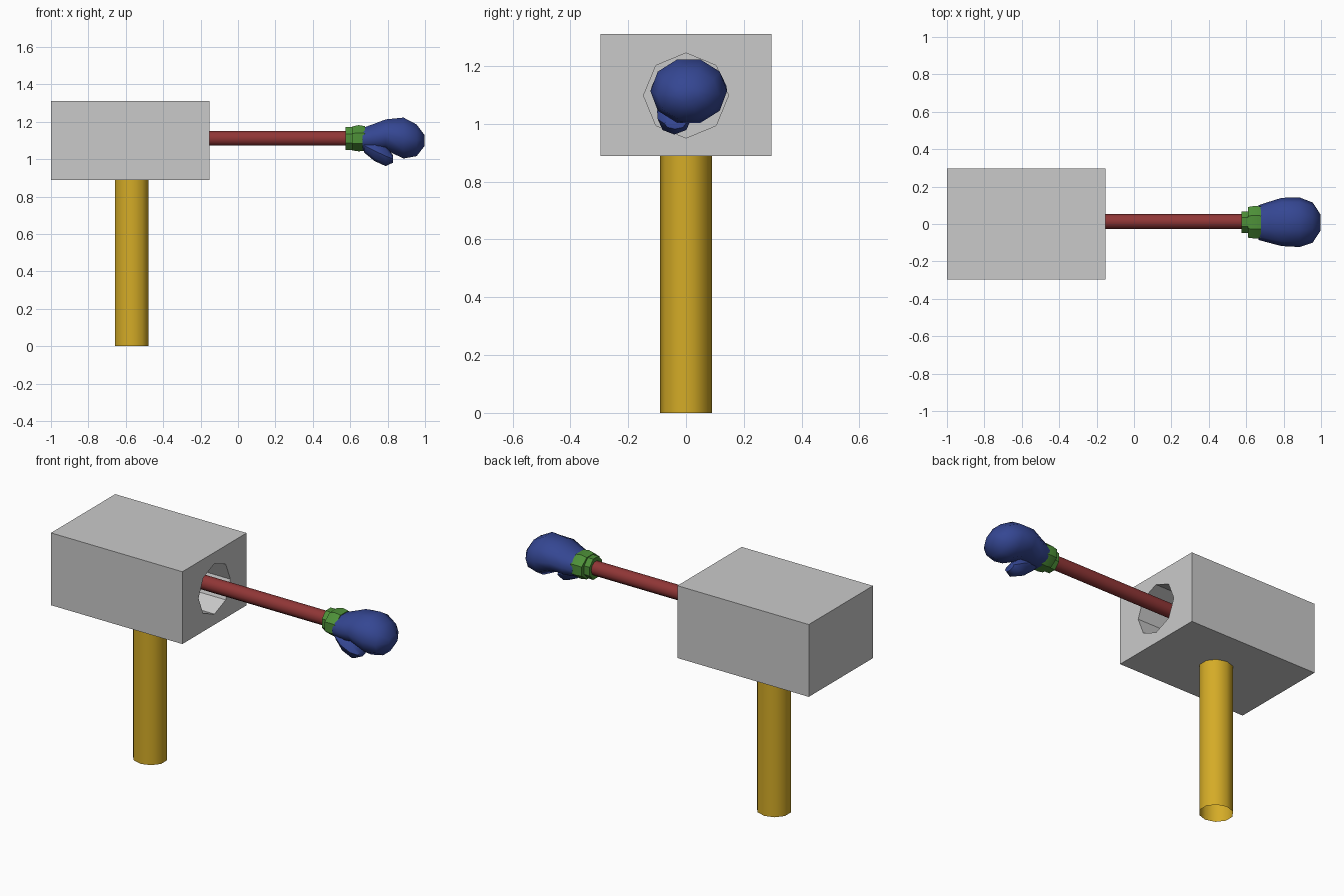
import bpy, bmesh, math
from mathutils import Matrix, Vector

cube = bpy.data.objects.get("Cube")
if cube:
    bpy.data.objects.remove(cube, do_unlink=True)


def material(name, rgb):
    m = bpy.data.materials.new(name)
    m.use_nodes = True
    m.diffuse_color = (*rgb, 1)
    m.node_tree.nodes["Principled BSDF"].inputs["Base Color"].default_value = (*rgb, 1)
    return m


GREY = material("light grey", (0.59, 0.59, 0.59))
YELLOW = material("golden yellow", (0.66, 0.41, 0.02))
RED = material("dark red", (0.28, 0.037, 0.037))
GREEN = material("cuff green", (0.075, 0.28, 0.04))
BLUE = material("glove blue", (0.035, 0.062, 0.29))


def finish(bm, name, mat, smooth=None):
    bmesh.ops.recalc_face_normals(bm, faces=bm.faces)
    mesh = bpy.data.meshes.new(name)
    bm.to_mesh(mesh)
    bm.free()
    ob = bpy.data.objects.new(name, mesh)
    bpy.context.collection.objects.link(ob)
    mesh.materials.append(mat)
    if smooth:
        bpy.ops.object.select_all(action="DESELECT")
        ob.select_set(True)
        bpy.context.view_layer.objects.active = ob
        bpy.ops.object.shade_smooth_by_angle(angle=math.radians(smooth))
    return ob


def loft(name, mat, sections, sides, caps=True, smooth=None, turn=0.0):
    """Skin rings along x; each section is (x, y low, y high, z low, z high)."""
    bm = bmesh.new()
    rings = []
    for x, y0, y1, z0, z1 in sections:
        ring = []
        for i in range(sides):
            a = 2 * math.pi * (i + turn) / sides
            ring.append(bm.verts.new((x, (y0 + y1) / 2 + (y1 - y0) / 2 * math.cos(a),
                                      (z0 + z1) / 2 + (z1 - z0) / 2 * math.sin(a))))
        rings.append(ring)
    for a, b in zip(rings, rings[1:]):
        for i in range(sides):
            j = (i + 1) % sides
            bm.faces.new((a[i], a[j], b[j], b[i]))
    if caps:
        bm.faces.new(rings[0])
        bm.faces.new(rings[-1])
    return finish(bm, name, mat, smooth)


# Hammer head: a block with an octagonal bore in its right end
bm = bmesh.new()
bmesh.ops.create_cube(bm, size=1, matrix=Matrix.Translation((-0.576, 0, 1.1))
                      @ Matrix.Diagonal((0.848, 0.592, 0.422, 1)))
head = finish(bm, "hammer_head", GREY)
cutter = loft("bore_cutter", GREY, [(-0.75, -0.147, 0.147, 0.951, 1.245),
                                    (0.0, -0.147, 0.147, 0.951, 1.245)], 8)
cutter.hide_render = True
bore = head.modifiers.new("bore", "BOOLEAN")
bore.operation = "DIFFERENCE"
bore.solver = "EXACT"
bore.object = cutter
bpy.context.view_layer.objects.active = head
bpy.ops.object.modifier_apply(modifier=bore.name)
bpy.data.objects.remove(cutter, do_unlink=True)

# Handle: open tube
bm = bmesh.new()
bmesh.ops.create_cone(bm, cap_ends=False, segments=10, radius1=0.095, radius2=0.095,
                      depth=0.89, matrix=Matrix.Translation((-0.568, 0, 0.445))
                      @ Matrix.Diagonal((1, 0.94, 1, 1)))
finish(bm, "handle", YELLOW, 60)

# Rod running out of the bore
loft("punch_rod", RED, [(-0.75, -0.028, 0.053, 1.07, 1.152),
                        (0.6, -0.028, 0.053, 1.07, 1.152)], 10, smooth=60)

# Stepped cuff
loft("cuff_collar", GREEN, [(0.575, -0.052, 0.072, 1.045, 1.176),
                            (0.63, -0.052, 0.072, 1.045, 1.176)], 8, smooth=25, turn=0.5)
loft("cuff_band", GREEN, [(0.61, -0.08, 0.098, 1.042, 1.18),
                          (0.645, -0.085, 0.104, 1.036, 1.188),
                          (0.68, -0.082, 0.1, 1.04, 1.182)], 8, smooth=25, turn=0.5)

# Glove: fist that swells and curls downward
loft("glove_fist", BLUE, [
    (0.665, -0.085, 0.1, 1.04, 1.17),
    (0.72, -0.1, 0.118, 1.035, 1.19),
    (0.79, -0.118, 0.14, 1.045, 1.217),
    (0.885, -0.123, 0.142, 0.998, 1.228),
    (0.955, -0.1, 0.115, 1.012, 1.19),
    (0.998, -0.035, 0.05, 1.07, 1.13)], 10, smooth=50)

# Thumb tucked below the fist
loft("glove_thumb", BLUE, [
    (0.675, -0.075, 0.02, 1.035, 1.11),
    (0.73, -0.1, 0.02, 0.99, 1.1),
    (0.79, -0.098, 0.018, 0.963, 1.07),
    (0.83, -0.075, 0.0, 0.982, 1.02)], 8, smooth=50)
